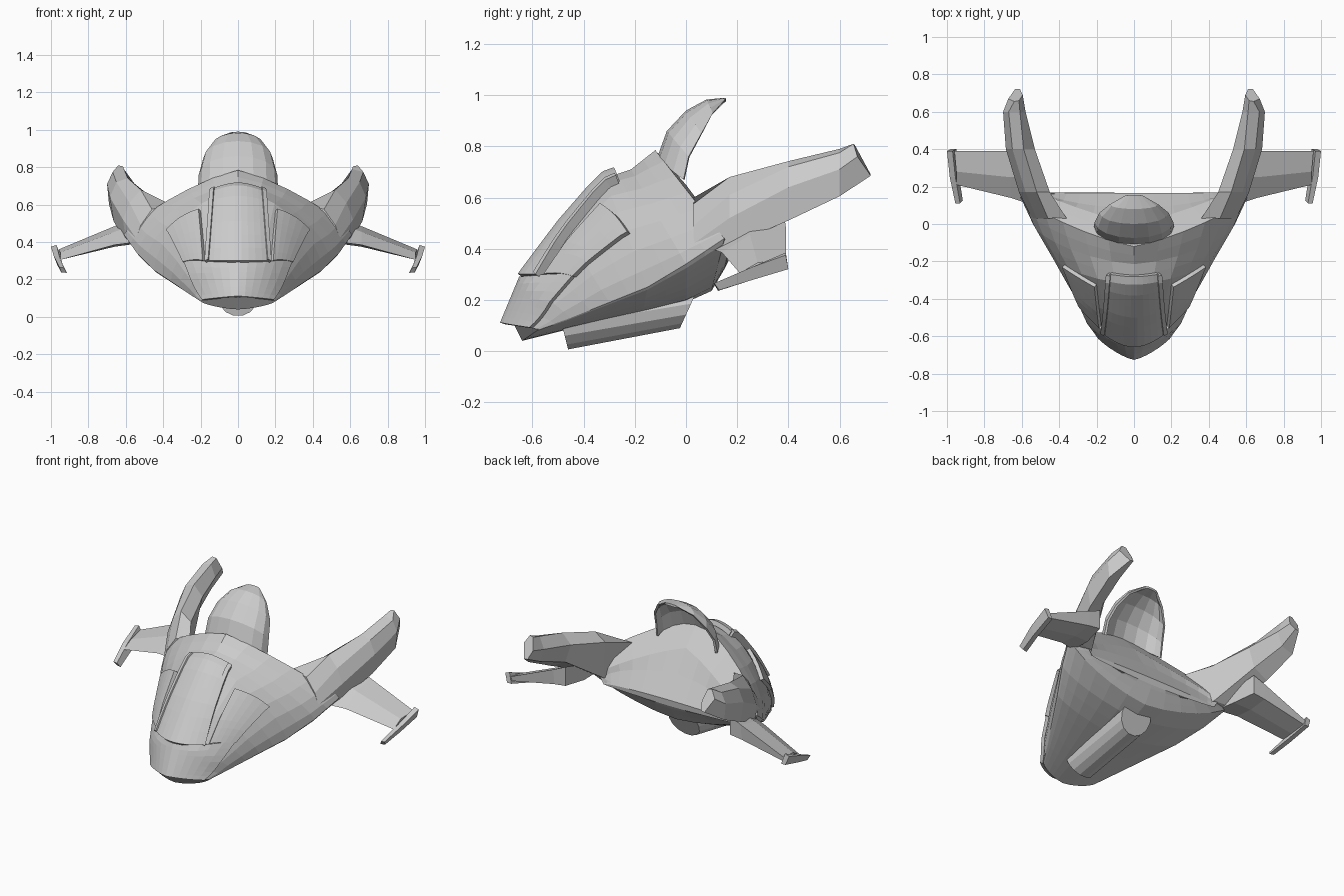
import bpy, bmesh, math
from mathutils import Vector

if "Cube" in bpy.data.objects:
    bpy.data.objects.remove(bpy.data.objects["Cube"])


def make(name, verts, faces, mirror=False, thick=0.0, offset=1.0):
    me = bpy.data.meshes.new(name)
    me.from_pydata([tuple(v) for v in verts], [], faces)
    if not thick:
        bm = bmesh.new()
        bm.from_mesh(me)
        bmesh.ops.recalc_face_normals(bm, faces=bm.faces)
        bm.to_mesh(me)
        bm.free()
    ob = bpy.data.objects.new(name, me)
    bpy.context.collection.objects.link(ob)
    if thick:
        s = ob.modifiers.new("thickness", 'SOLIDIFY')
        s.thickness, s.offset = thick, offset
    if mirror:
        ob.modifiers.new("mirror", 'MIRROR')
    return ob


def grid_faces(rows, cols):
    return [(i * cols + j, i * cols + j + 1, (i + 1) * cols + j + 1, (i + 1) * cols + j)
            for i in range(rows - 1) for j in range(cols - 1)]


def loft(name, rings, mirror=False):
    """Closed skin through equal-length rings, capped at both ends."""
    n = len(rings[0])
    faces = [(i * n + j, i * n + (j + 1) % n, (i + 1) * n + (j + 1) % n, (i + 1) * n + j)
             for i in range(len(rings) - 1) for j in range(n)]
    last = (len(rings) - 1) * n
    faces += [tuple(range(n)), tuple(last + j for j in range(n))]
    return make(name, [p for r in rings for p in r], faces, mirror)


# Hull stations: half width, edge y z, top y z, bottom y z, roundness
STATIONS = [
    (.20, -.575, .085, -.71, .105, -.64, .040, 1.25),
    (.27, -.45, .13, -.635, .285, -.50, .075, 1.7),
    (.36, -.30, .19, -.485, .485, -.33, .115, 1.75),
    (.45, -.15, .25, -.32, .675, -.17, .150, 1.65),
    (.54, .00, .34, -.215, .71, .00, .190, 1.5),
    (.61, .15, .44, -.12, .785, .10, .235, 1.25),
    (.50, .17, .42, .00, .65, .15, .320, 1.15),
    (.46, .17, .36, .165, .38, .16, .340, 2.0),
]


def station(u):
    i = min(int(u), len(STATIONS) - 2)
    return [a + (b - a) * (u - i) for a, b in zip(STATIONS[i], STATIONS[i + 1])]


def skin(u, f, lower=False):
    """Hull surface point at station u and fraction f of the half width."""
    w, ye, ze, yt, zt, yb, zb, n = station(u)
    if lower:
        yt, zt, n = yb, zb, 1.5
    f = max(-1, min(1, f))
    s = max(0, 1 - abs(f) ** n) ** (1 / n)
    return Vector((f * w, ye + (yt - ye) * s, ze + (zt - ze) * s))


def panel(name, x_start, x_end, u_start, u_end, thick, mirror=False, rows=8, cols=10):
    """Raised plate following the hull; u_start and u_end are functions of t in 0..1."""
    verts = []
    for i in range(rows):
        k = i / (rows - 1)
        for j in range(cols):
            t = j / (cols - 1)
            u = u_start(t) + (u_end(t) - u_start(t)) * k
            a = x_start[0] + (x_start[1] - x_start[0]) * t
            b = x_end[0] + (x_end[1] - x_end[0]) * t
            verts.append(skin(u, (a + (b - a) * k) / station(u)[0]))
    return make(name, verts, grid_faces(rows, cols), mirror, thick)


# Main hull
M = 14
rings = []
for k in range(2 * len(STATIONS) - 1):
    fs = [math.cos(math.pi * j / M) for j in range(M + 1)]
    rings.append([skin(k / 2, f) for f in fs] + [skin(k / 2, f, True) for f in fs[-2:0:-1]])
loft("hull", rings)


# Raised nose visor, canopy, canopy rails and cheek plates
def brow(t):
    return 1 + .75 * (2 * t - 1) ** 2


panel("nose_visor", (-.18, .18), (-.28, .28), lambda t: 0, brow, .018, cols=13)
panel("canopy", (-.15, .15), (-.12, .12), lambda t: 1 + .2 * (2 * t - 1) ** 2, lambda t: 3.45, .03)
panel("canopy_rail", (.140, .160), (.112, .135), lambda t: 1.2, lambda t: 3.4, .038, True, cols=2)
panel("cheek_plate", (.175, .28), (.20, .37), lambda t: 1.3 + .4 * t, lambda t: 2.8 + .3 * t,
      .022, True, cols=6)

# Curved dorsal fin: centre y z, then edge x y z for each row
FIN = [(-.115, .75, .215, -.01, .67), (-.075, .86, .21, .01, .76), (.00, .94, .185, .06, .85),
       (.08, .983, .13, .105, .93), (.155, .99, .05, .15, .98)]
verts = []
for yc, zc, xe, ye, ze in FIN:
    for j in range(9):
        a = math.pi * (j / 8 - .5)
        c = math.cos(a)
        verts.append((xe * math.sin(a), ye + (yc - ye) * c, ze + (zc - ze) * c))
make("dorsal_fin", verts, grid_faces(len(FIN), 9), thick=.014, offset=-1)

# Swept rear horns: y, then six x z section points
HORN = [
    (.03, (.36, .60), (.46, .575), (.52, .49), (.545, .42), (.54, .37), (.42, .38)),
    (.17, (.45, .63), (.52, .68), (.58, .61), (.615, .52), (.60, .41), (.46, .40)),
    (.40, (.53, .68), (.59, .742), (.65, .72), (.685, .64), (.665, .51), (.57, .56)),
    (.60, (.58, .715), (.61, .790), (.67, .775), (.70, .71), (.69, .605), (.61, .63)),
]
rings = [[(x, y, z) for x, z in pts] for y, *pts in HORN]
rings.append([(.595, .69, .735), (.615, .66, .805), (.64, .655, .81), (.672, .67, .76),
              (.635, .722, .685), (.61, .722, .69)])
loft("rear_horn", rings, True)

# Side wings and slanted wingtip bars
loft("side_wing", [
    [(.54, .10, .40), (.56, .25, .49), (.58, .385, .52), (.58, .385, .40), (.55, .24, .39)],
    [(.66, .14, .385), (.66, .25, .455), (.66, .39, .485), (.66, .385, .39), (.66, .26, .375)],
    [(.95, .21, .305), (.95, .28, .345), (.96, .39, .36), (.96, .385, .33), (.95, .28, .315)],
], True)
loft("wingtip_bar", [
    [(.915, .125, .235), (.945, .13, .238), (.955, .11, .265), (.930, .11, .262)],
    [(.935, .25, .275), (.965, .25, .275), (.985, .25, .325), (.955, .25, .325)],
    [(.950, .40, .32), (.980, .40, .32), (1.0, .39, .375), (.970, .39, .385)],
], True)

# Belly pod: tilted round tube with raked ends
rings = []
for y, z, rake in ((-.485, .102, -.25), (.02, .185, .45)):
    rings.append([(.105 * math.cos(a), y + rake * .1 * math.sin(a), z + .098 * math.sin(a))
                  for a in (2 * math.pi * j / 14 for j in range(14))])
loft("belly_pod", rings)
